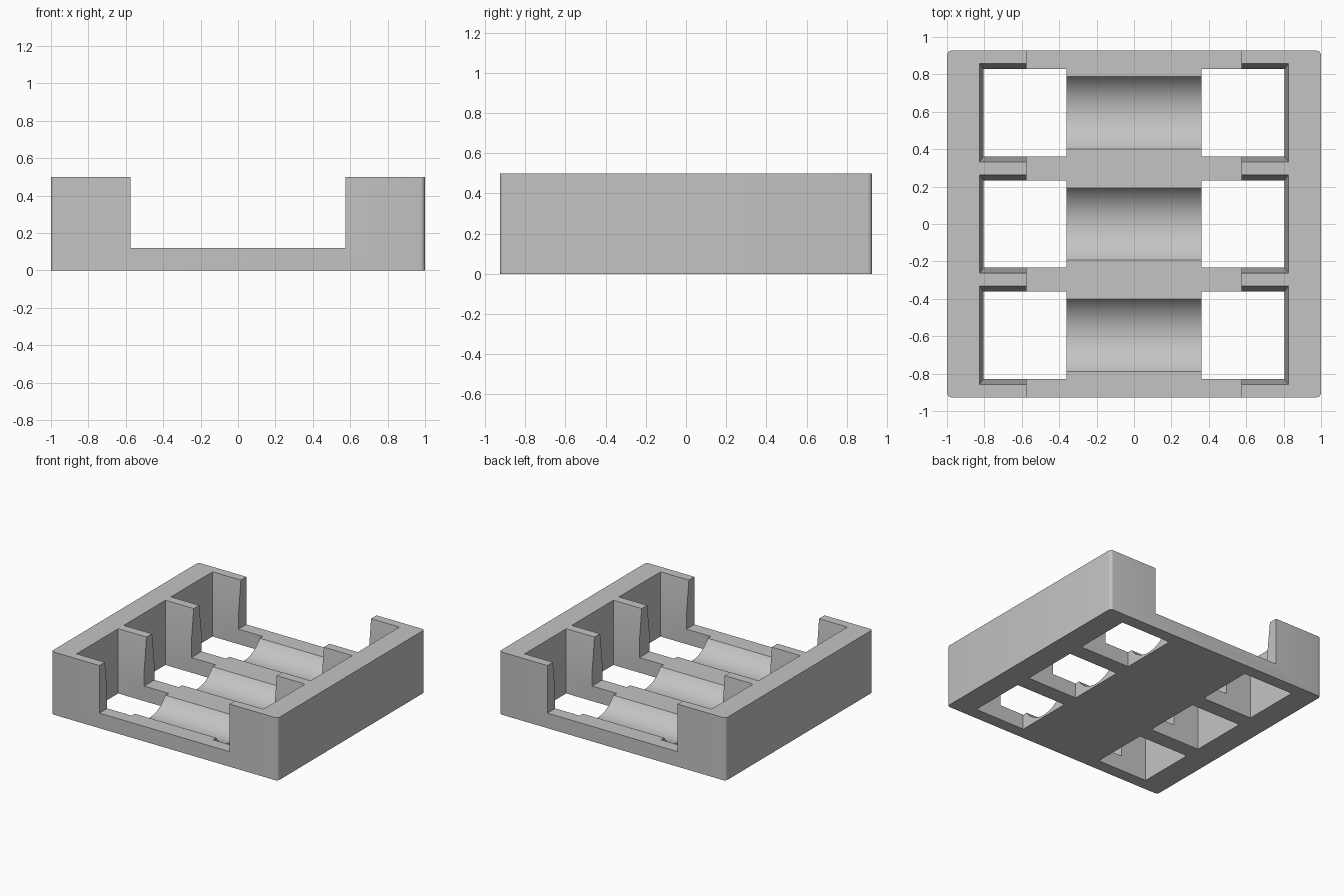
import bpy, bmesh, math
from mathutils import Matrix

old = bpy.data.objects.get("Cube")
if old:
    bpy.data.objects.remove(old, do_unlink=True)

HALF_Y, HEIGHT, FLOOR = 0.927, 0.5, 0.12
BAYS = (-0.595, 0.0, 0.595)

grey = bpy.data.materials.new("plain grey")
grey.use_nodes = True
grey.diffuse_color = (0.55, 0.55, 0.55, 1)
grey.node_tree.nodes["Principled BSDF"].inputs["Base Color"].default_value = (0.55, 0.55, 0.55, 1)


def add_object(name, bm):
    bmesh.ops.recalc_face_normals(bm, faces=bm.faces)
    mesh = bpy.data.meshes.new(name)
    bm.to_mesh(mesh)
    bm.free()
    mesh.materials.append(grey)
    obj = bpy.data.objects.new(name, mesh)
    bpy.context.collection.objects.link(obj)
    return obj


def loft(bm, rings):
    """Closed solid through rings with equal vertex counts."""
    loops = [[bm.verts.new(p) for p in ring] for ring in rings]
    n = len(loops[0])
    for a, b in zip(loops, loops[1:]):
        for i in range(n):
            bm.faces.new((a[i], a[(i + 1) % n], b[(i + 1) % n], b[i]))
    bm.faces.new(loops[0])
    bm.faces.new(loops[-1])


# Tray body: U-shaped profile with rounded upright corners
profile = [(-1, 0), (1, 0), (1, HEIGHT), (0.575, HEIGHT),
           (0.575, FLOOR), (-0.575, FLOOR), (-0.575, HEIGHT), (-1, HEIGHT)]
bm = bmesh.new()
loft(bm, [[(x, y, z) for x, z in profile] for y in (-HALF_Y, HALF_Y)])
corners = [e for e in bm.edges
           if all(abs(v.co.x) > 0.99 for v in e.verts)
           and abs(e.verts[0].co.z - e.verts[1].co.z) > 0.1]
bmesh.ops.bevel(bm, geom=corners, offset=0.025, segments=5, profile=0.5, affect='EDGES')
tray = add_object("holder_tray", bm)

# End pockets: straight below, flaring towards the top
bm = bmesh.new()
levels = [(-0.1, 0.805, 0.233), (0.25, 0.805, 0.233), (0.6, 0.833, 0.274)]
for cy in BAYS:
    for s in (-1, 1):
        loft(bm, [[(s * 0.36, cy - h, z), (s * x, cy - h, z),
                   (s * x, cy + h, z), (s * 0.36, cy + h, z)] for z, x, h in levels])
pockets = add_object("pocket_cutter", bm)

# Round cradles across the middle
bm = bmesh.new()
for cy in BAYS:
    bmesh.ops.create_cone(bm, cap_ends=True, segments=96, radius1=0.233, radius2=0.233,
                          depth=0.8, matrix=Matrix.Translation((0, cy, 0.25))
                          @ Matrix.Rotation(math.pi / 2, 4, 'Y'))
cradles = add_object("cradle_cutter", bm)

# Cut, then bake the result and drop the cutters
for cutter in (pockets, cradles):
    cutter.hide_render = True
    mod = tray.modifiers.new(cutter.name, 'BOOLEAN')
    mod.operation, mod.solver, mod.object = 'DIFFERENCE', 'EXACT', cutter
depsgraph = bpy.context.evaluated_depsgraph_get()
baked = bpy.data.meshes.new_from_object(tray.evaluated_get(depsgraph))
tray.modifiers.clear()
tray.data = baked
for cutter in (pockets, cradles):
    bpy.data.objects.remove(cutter, do_unlink=True)

# Smooth the curves, keep the edges crisp
bpy.ops.object.select_all(action='DESELECT')
tray.select_set(True)
bpy.context.view_layer.objects.active = tray
bpy.ops.object.shade_smooth_by_angle(angle=math.radians(25))
